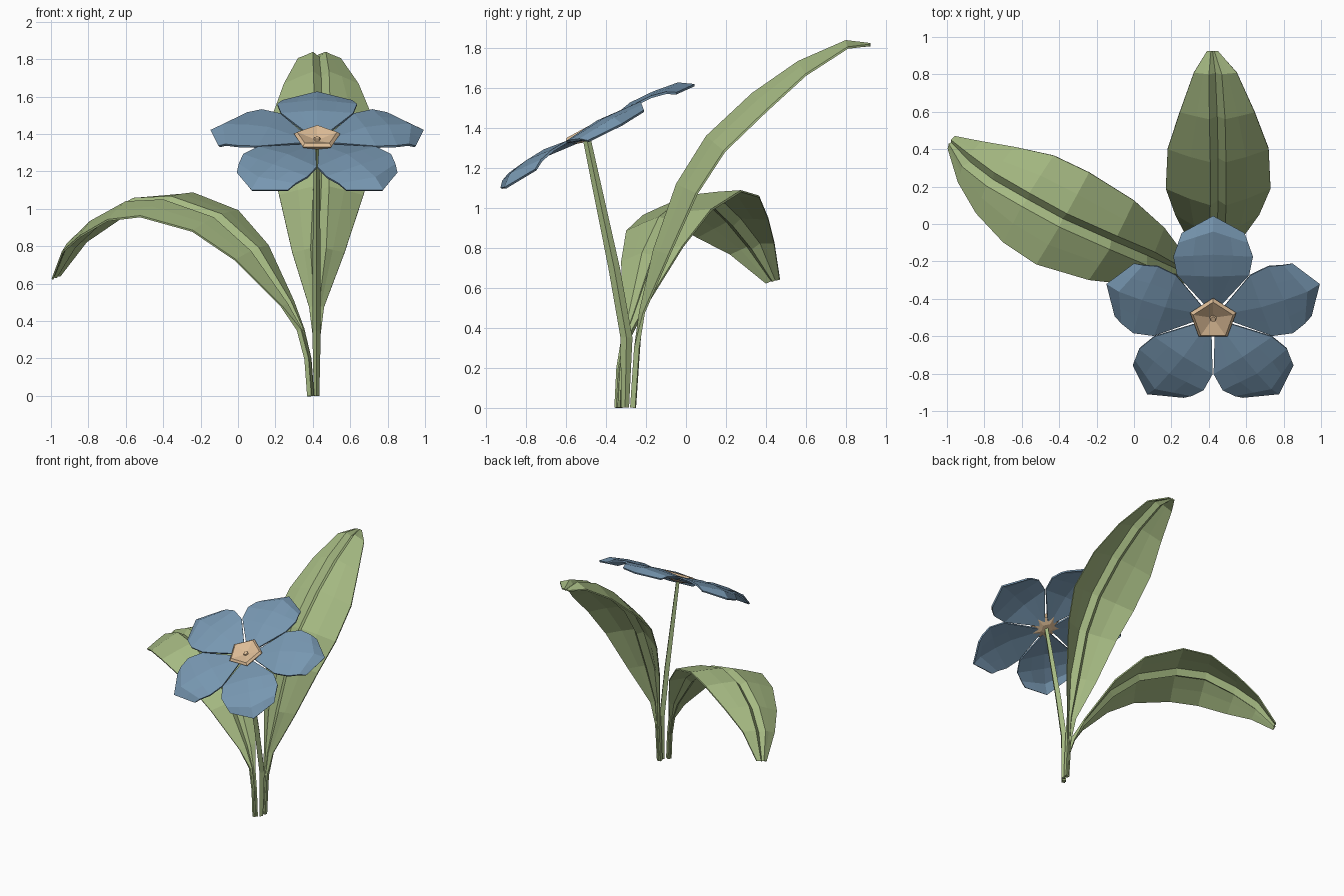
import bpy, math
from mathutils import Vector, Matrix

if "Cube" in bpy.data.objects:
    bpy.data.objects.remove(bpy.data.objects["Cube"])


def material(name, rgb):
    m = bpy.data.materials.new(name)
    m.diffuse_color = (*rgb, 1)
    m.use_nodes = True
    m.node_tree.nodes["Principled BSDF"].inputs["Base Color"].default_value = m.diffuse_color
    return m


GREEN = material("leaf green", (0.38, 0.49, 0.225))
BLUE = material("petal blue", (0.185, 0.31, 0.44))
TAN = material("centre tan", (0.73, 0.51, 0.31))


def loft(name, rings, mat, cap=True, closed=True):
    """Join rings of equal length into one flat-shaded mesh."""
    n = len(rings[0])
    verts = [v for r in rings for v in r]
    faces = []
    for i in range(len(rings) - 1):
        for j in range(n if closed else n - 1):
            k = (j + 1) % n
            faces.append((i * n + j, i * n + k, (i + 1) * n + k, (i + 1) * n + j))
    if cap:
        faces.append(tuple(reversed(range(n))))
        faces.append(tuple(range(len(verts) - n, len(verts))))
    me = bpy.data.meshes.new(name)
    me.from_pydata(verts, [], faces)
    me.materials.append(mat)
    ob = bpy.data.objects.new(name, me)
    bpy.context.collection.objects.link(ob)
    return ob


def leaf(name, stations, heading, roll):
    """Stations: x, y, z of the crest, half width, droop of the edges."""
    pts = [Vector(s[:3]) for s in stations]
    rings = []
    for i, (x, y, z, w, d) in enumerate(stations):
        t = (pts[min(i + 1, len(pts) - 1)] - pts[max(i - 1, 0)]).normalized()
        side = Vector((heading[1], -heading[0], roll if w > 0.03 else 0)).normalized()
        up = side.cross(t).normalized()
        r = min(0.3 * w, 0.042)          # half width of the middle groove
        g = min(0.25 * w, 0.035)         # depth of the groove
        th = 0.026 if w < 0.03 else 0.01
        half = [(w, -d), (0.55 * w, -0.4 * d), (r, 0)]
        top = [(-a, b) for a, b in half] + [(0, -g)] + half[::-1]
        section = top + [(a, b - th) for a, b in top[::-1]]
        rings.append([pts[i] + side * a + up * b for a, b in section])
    loft(name, rings, GREEN)


# tall leaf at the back, with its stalk
leaf("back_leaf", [
    (.42, -.28, 0, .016, 0), (.42, -.26, .3, .018, 0), (.42, -.235, .48, .04, .02),
    (.43, -.165, .79, .14, .08), (.445, -.05, 1.12, .225, .11), (.45, .10, 1.36, .28, .115),
    (.45, .33, 1.575, .27, .11), (.445, .56, 1.735, .20, .075), (.435, .80, 1.84, .115, .035),
    (.42, .925, 1.825, .03, .005)],
    Vector((0, 1)), 0)

# drooping leaf on the left, with its stalk
leaf("left_leaf", [
    (.40, -.345, 0, .016, 0), (.385, -.335, .2, .016, 0), (.345, -.305, .36, .02, 0),
    (.275, -.265, .50, .065, .01), (.09, -.185, .785, .18, .025), (-.11, -.10, .965, .25, .03),
    (-.38, .02, 1.06, .29, .035), (-.58, .13, 1.05, .275, .05), (-.77, .24, .945, .21, .05),
    (-.90, .34, .82, .13, .03), (-.985, .44, .64, .04, .01)],
    Vector((-.87, .5)), .22)

# flower stem, four sided
stem = [(-.305, 0, .02), (-.298, .35, .03), (-.36, .7, .029), (-.50, 1.36, .02)]
loft("flower_stem", [[(.42 + .75 * r * math.cos(a), y + r * math.sin(a), z)
                      for a in (math.pi / 2 * k for k in range(4))]
                     for y, z, r in stem], GREEN)

# flower frame, tilted to the front
FLOWER = Matrix.Translation((.423, -.51, 1.382)) @ Matrix.Rotation(math.radians(28.5), 4, 'X')

# five petals with a turned-down tip: edge u, middle u, half width, edge w, middle w
petal = [(.05, .05, .025, -.025, -.025), (.27, .27, .193, .002, .018), (.38, .40, .213, -.002, .012),
         (.455, .53, .187, -.02, -.008), (.50, .60, .168, -.048, -.055)]
for k in range(5):
    m = FLOWER @ Matrix.Rotation(-k * math.tau / 5, 4, 'Z')
    rows = []
    for ue, um, hw, we, wm in petal:
        uq, wq = (um + ue) / 2, (wm + we) / 2
        rows.append([m @ Vector(p) for p in (
            (-hw, ue, we), (-hw * .5, uq, wq), (0, um, wm), (hw * .5, uq, wq), (hw, ue, we))])
    ob = loft(f"petal_{k + 1}", rows, BLUE, cap=False, closed=False)
    mod = ob.modifiers.new("thickness", 'SOLIDIFY')
    mod.thickness = .012

# pentagonal cup in the middle, with a small knob
profile = [(.045, -.045), (.11, -.025), (.13, .0), (.112, .014), (.02, -.012), (.016, -.002), (.006, -.002)]
loft("flower_centre", [[FLOWER @ Vector((-r * math.sin(a), r * math.cos(a), w))
                        for a in (math.tau * k / 5 for k in range(5))]
                       for r, w in profile], TAN)
